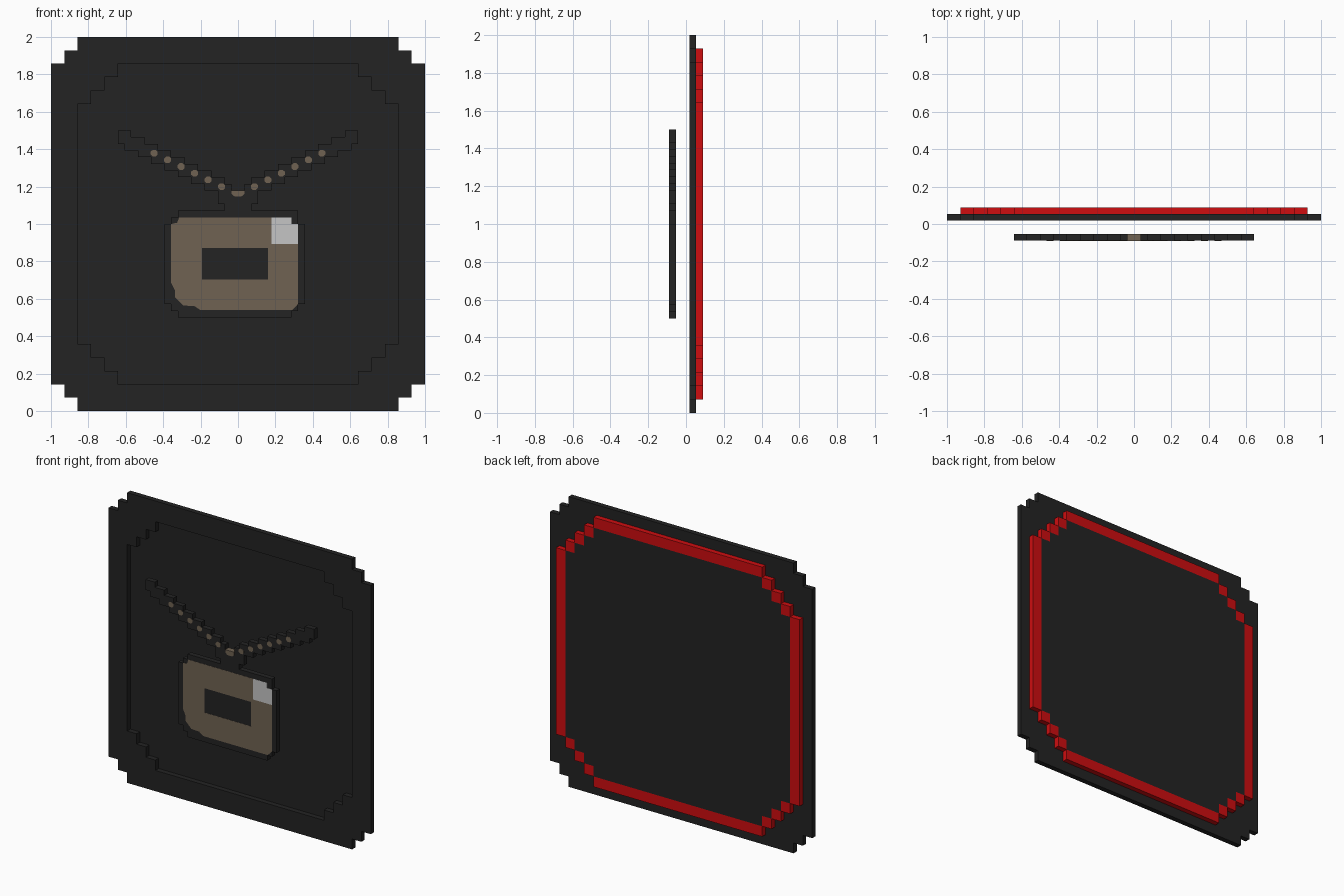
import bpy, bmesh, math
from mathutils import Matrix

if "Cube" in bpy.data.objects:
    bpy.data.objects.remove(bpy.data.objects["Cube"], do_unlink=True)

U = 1 / 28          # one grid unit; every size below is in units
MID = 28            # height of the panel centre
PROUD = 0.03        # how far coloured inlays stand out


def material(name, rgb):
    m = bpy.data.materials.new(name)
    m.use_nodes = True
    m.diffuse_color = (*rgb, 1)
    bsdf = next(n for n in m.node_tree.nodes if n.type == 'BSDF_PRINCIPLED')
    bsdf.inputs["Base Color"].default_value = (*rgb, 1)
    return m


black = material("charcoal", (0.0168, 0.0168, 0.0168))
red = material("red", (0.62, 0.004, 0.005))
tan = material("dull bronze", (0.16, 0.123, 0.085))
silver = material("silver", (0.56, 0.56, 0.56))


def plate(name, shapes, y0, y1, mat):
    """Extrude flat shapes (outline followed by holes, in x and z) from y0 to y1."""
    bm = bmesh.new()
    for loops in shapes:
        curve = bpy.data.curves.new("outline", 'CURVE')
        curve.dimensions = '2D'
        curve.fill_mode = 'BOTH'
        curve.extrude = (y1 - y0) / 2 * U
        for loop in loops:
            s = curve.splines.new('POLY')
            s.points.add(len(loop) - 1)
            for p, (x, z) in zip(s.points, loop):
                p.co = (x * U, z * U, 0, 1)
            s.use_cyclic_u = True
        helper = bpy.data.objects.new("outline", curve)
        mesh = bpy.data.meshes.new_from_object(helper)
        bm.from_mesh(mesh)
        bpy.data.objects.remove(helper)
        bpy.data.curves.remove(curve)
        bpy.data.meshes.remove(mesh)
    # stand the plate upright
    bm.transform(Matrix.Translation((0, (y0 + y1) / 2 * U, 0))
                 @ Matrix.Rotation(math.pi / 2, 4, 'X'))
    bmesh.ops.remove_doubles(bm, verts=bm.verts, dist=1e-6)
    bmesh.ops.recalc_face_normals(bm, faces=bm.faces)
    me = bpy.data.meshes.new(name)
    bm.to_mesh(me)
    bm.free()
    me.materials.clear()
    me.materials.append(mat)
    for f in me.polygons:
        f.material_index = 0
        f.use_smooth = False
    ob = bpy.data.objects.new(name, me)
    bpy.context.collection.objects.link(ob)
    return ob


def rect(x0, x1, z0, z1):
    return [(x0, z0), (x1, z0), (x1, z1), (x0, z1)]


def four_way(corner):
    """Mirror one stepped corner (from top to right side) into a closed outline."""
    top = corner + [(x, -z) for x, z in reversed(corner)]
    full = top + [(-x, z) for x, z in reversed(top)]
    return [(x, z + MID) for x, z in full]


# Square panel with stepped corners: raised border and recessed middle
outer = four_way([(24, 28), (24, 26), (26, 26), (26, 24), (28, 24)])
inner = four_way([(18, 24), (18, 22), (20, 22), (20, 20),
                  (22, 20), (22, 18), (24, 18)])
plate("panel_border", [[outer, inner]], 0.5, 1.5, black)
plate("panel_middle", [[inner]], 1.5, 2.5, black)

# Red rim on the back: four bars joined by stepped blocks
bars = [rect(-18, 18, MID + 24, MID + 26), rect(-18, 18, MID - 26, MID - 24),
        rect(24, 26, MID - 18, MID + 18), rect(-26, -24, MID - 18, MID + 18)]
plate("red_rim_bars", [[b] for b in bars], 1.5, 2.5, red)
for sx, side in ((-1, "right"), (1, "left")):
    for sz, level in ((-1, "lower"), (1, "upper")):
        for i in range(3):
            x, z = sx * (19 + 2 * i), MID + sz * (23 - 2 * i)
            plate(f"red_rim_block_{level}_{side}_{i + 1}",
                  [[rect(x - 1, x + 1, z - 1, z + 1)]], 1.5, 2.5, red)

# Necklace chain: stepped V shape with a short connector under it
half = [(1, 33), (1, 34), (2, 34)]
for i in range(8):
    half += [(2 + 2 * i, 35 + i), (4 + 2 * i, 35 + i)]
half += [(18, 40)]
for i in range(8):
    half += [(17 - 2 * i, 40 - i), (17 - 2 * i, 39 - i)]
half += [(3, 32), (3, 31), (2, 31), (2, 30)]
chain = half + [(-x, z) for x, z in reversed(half)]
F, B = -2.5, -1.5
plate("necklace_chain", [[chain]], F, B, black)

# Beads set into the chain
beads = []
for s in (-1, 1):
    for i in range(6):
        cx, cz = s * (2.45 + 2.02 * i), 33.6 + i
        beads.append([[(cx + 0.58 * math.cos(a), cz + 0.54 * math.sin(a))
                       for a in [math.pi / 8 + k * math.pi / 4 for k in range(8)]]])
plate("chain_beads", beads, F - PROUD, B + PROUD, tan)
plate("centre_bead", [[[(-0.95, 33.03), (-0.95, 32.5), (-0.5, 32.1), (0.5, 32.1),
                        (0.95, 32.5), (0.95, 33.03)]]], F - PROUD, B + PROUD, tan)

# Pendant body with stepped corners
body = [(-9, 30), (9, 30), (9, 28), (10, 28), (10, 16), (9, 16), (9, 15), (8, 15),
        (8, 14), (-9, 14), (-9, 15), (-10, 15), (-10, 16), (-11, 16), (-11, 28),
        (-10, 28), (-10, 29), (-9, 29)]
plate("pendant_body", [[body]], F, B, black)

# Bronze face with a window, and a silver corner
face = [(-8.8, 29), (5, 29), (5, 25), (9, 25), (9, 16), (8.1, 15.1), (-5.6, 15.1),
        (-6.5, 15.7), (-8.2, 15.8), (-9.4, 17), (-9.4, 18), (-10, 19.2),
        (-10, 28), (-9.1, 28.2)]
window = rect(-5.4, 4.5, 19.7, 24.4)
plate("pendant_face", [[face, window]], F - PROUD, B + PROUD, tan)
corner = [(5, 25), (9, 25), (9, 28), (8, 28), (8, 29), (5, 29)]
plate("pendant_shine", [[corner]], F - PROUD, B + PROUD, silver)
